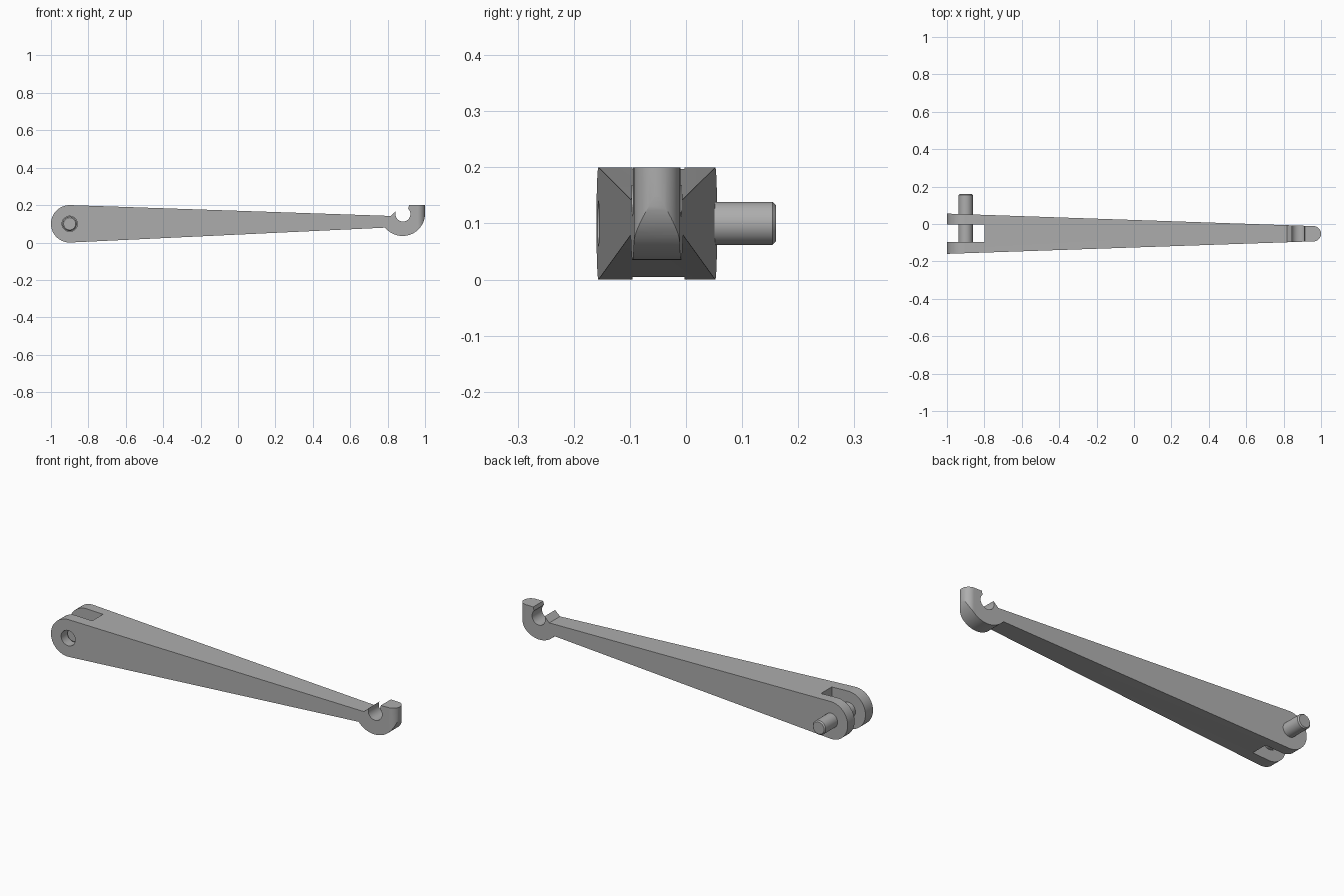
import bpy, bmesh
from math import cos, sin, radians
from mathutils import Vector

cube = bpy.data.objects.get("Cube")
if cube:
    bpy.data.objects.remove(cube, do_unlink=True)

steel = bpy.data.materials.new("grey_steel")
steel.use_nodes = True
GREY = (0.42, 0.42, 0.42, 1)
steel.diffuse_color = GREY
steel.node_tree.nodes["Principled BSDF"].inputs["Base Color"].default_value = GREY

MID_Y = -0.052            # centre plane of the arm
PIVOT = (-0.9, 0.1)       # pin axis in x, z


def arc(cx, cy, r, start, end, n=24):
    angles = [radians(start + (end - start) * i / n) for i in range(n + 1)]
    return [(cx + r * cos(a), cy + r * sin(a)) for a in angles]


def prism(name, outline, axis, low, high):
    """Extrude a 2D outline along y (outline in x, z) or z (outline in x, y)."""
    def place(p):
        return (p[0], low, p[1]) if axis == "y" else (p[0], p[1], low)
    bm = bmesh.new()
    face = bm.faces.new([bm.verts.new(place(p)) for p in outline])
    moved = bmesh.ops.extrude_face_region(bm, geom=[face])["geom"]
    depth = high - low
    step = Vector((0, depth, 0)) if axis == "y" else Vector((0, 0, depth))
    bmesh.ops.translate(bm, vec=step, verts=[v for v in moved if isinstance(v, bmesh.types.BMVert)])
    bmesh.ops.recalc_face_normals(bm, faces=bm.faces)
    mesh = bpy.data.meshes.new(name)
    bm.to_mesh(mesh)
    bm.free()
    mesh.materials.append(steel)
    obj = bpy.data.objects.new(name, mesh)
    bpy.context.collection.objects.link(obj)
    return obj


def activate(obj):
    bpy.ops.object.select_all(action="DESELECT")
    obj.select_set(True)
    bpy.context.view_layer.objects.active = obj


def cut(obj, tool, operation):
    mod = obj.modifiers.new("cut", "BOOLEAN")
    mod.operation, mod.solver, mod.object = operation, "EXACT", tool
    activate(obj)
    bpy.ops.object.modifier_apply(modifier=mod.name)
    bpy.data.objects.remove(tool, do_unlink=True)


def smooth(obj):
    activate(obj)
    bpy.ops.object.shade_smooth_by_angle(angle=radians(25))


# Side profile: round pivot end, tapering shank, open hook
side = arc(*PIVOT, 0.1, 88, 272, 40)
side += arc(0.88, 0.155, 0.12, 219, 360, 36)
side += [(1.0, 0.2), (0.915, 0.2), (0.91, 0.181)]
side += arc(0.882, 0.152, 0.04, 45, -205, 32)
side += [(0.817, 0.142)]
arm = prism("lever_arm", side, "y", -0.3, 0.3)

# Plan profile: tapering flanks with a rounded tip
plan = [(-1.1, MID_Y - 0.111), (0.94, MID_Y - 0.0415)]
plan += arc(0.959, MID_Y, 0.041, -88, 88, 28)
plan += [(0.94, MID_Y + 0.0415), (-1.1, MID_Y + 0.111)]
cut(arm, prism("plan_tool", plan, "z", -0.1, 0.3), "INTERSECT")

# Fork slot and pin hole in the front fork ear
slot = [(-1.2, -0.095), (-0.8, -0.095), (-0.8, -0.003), (-1.2, -0.003)]
cut(arm, prism("slot_tool", slot, "z", -0.1, 0.3), "DIFFERENCE")
hole = arc(*PIVOT, 0.041, 0, 348.75, 31)
cut(arm, prism("hole_tool", hole, "y", -0.3, -0.05), "DIFFERENCE")
smooth(arm)

# Pivot pin with chamfered ends, recessed in the front ear
pin = prism("pivot_pin", arc(*PIVOT, 0.0385, 0, 352.5, 47), "y", -0.115, 0.16)
bm = bmesh.new()
bm.from_mesh(pin.data)
rims = [e for e in bm.edges if abs(e.verts[0].co.y - e.verts[1].co.y) < 0.001]
bmesh.ops.bevel(bm, geom=rims, offset=0.006, segments=1, affect="EDGES")
bm.to_mesh(pin.data)
bm.free()
smooth(pin)
